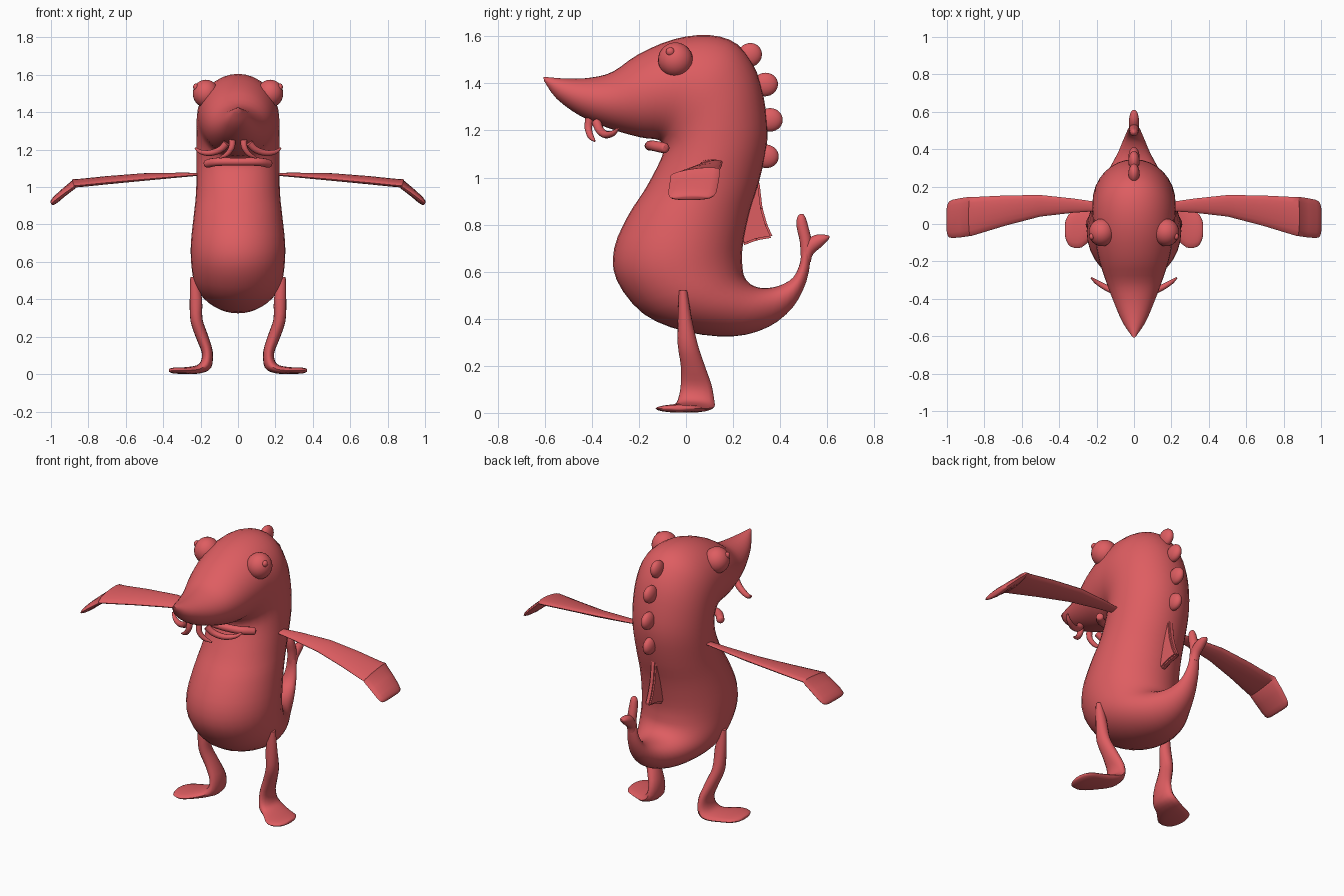
import bpy, bmesh, math
from mathutils import Vector

red = bpy.data.materials.new("red")
red.diffuse_color = (0.73, 0.11, 0.12, 1)


def finish(name, bm, mirror=False):
    bmesh.ops.recalc_face_normals(bm, faces=bm.faces)
    me = bpy.data.meshes.new(name)
    bm.to_mesh(me)
    bm.free()
    ob = bpy.data.objects.new(name, me)
    bpy.context.collection.objects.link(ob)
    me.materials.append(red)
    if mirror:
        ob.modifiers.new("mirror", 'MIRROR')
    bpy.ops.object.select_all(action='DESELECT')
    ob.select_set(True)
    bpy.context.view_layer.objects.active = ob
    bpy.ops.object.shade_smooth_by_angle(angle=math.radians(50))
    return ob


def catmull(p0, p1, p2, p3, t):
    return 0.5 * (2 * p1 + (p2 - p0) * t + (2 * p0 - 5 * p1 + 4 * p2 - p3) * t * t
                  + (3 * p1 - p0 - 3 * p2 + p3) * t ** 3)


def loft(name, stations, mirror=False, steps=3, sides=24):
    """Oval rings between edge points a and b, with half-thickness vector v."""
    st = [tuple(Vector(p) for p in s) for s in stations]
    dense, n = [], len(st)
    for i in range(n - 1):
        quad = [st[max(i - 1, 0)], st[i], st[i + 1], st[min(i + 2, n - 1)]]
        for k in range(steps):
            dense.append([catmull(*[q[j] for q in quad], k / steps) for j in range(3)])
    dense.append(st[-1])
    bm = bmesh.new()
    rings = []
    for a, b, v in dense:
        c, u = (a + b) / 2, (a - b) / 2
        rings.append([bm.verts.new(c + u * math.cos(2 * math.pi * j / sides)
                                   + v * math.sin(2 * math.pi * j / sides)) for j in range(sides)])
    for r, s in zip(rings, rings[1:]):
        for j in range(sides):
            k = (j + 1) % sides
            bm.faces.new((r[j], r[k], s[k], s[j]))
    bm.faces.new(rings[0])
    bm.faces.new(rings[-1])
    return finish(name, bm, mirror)


def ball(name, loc, radii, mirror=False, tilt=0):
    bm = bmesh.new()
    bmesh.ops.create_uvsphere(bm, u_segments=24, v_segments=14, radius=1)
    ca, sa = math.cos(tilt), math.sin(tilt)
    for v in bm.verts:
        x, y, z = (v.co[i] * radii[i] for i in range(3))
        v.co = Vector(loc) + Vector((x, y * ca - z * sa, y * sa + z * ca))
    return finish(name, bm, mirror)


def tube(name, pts, radii, mirror=False):
    """Round tube; rings perpendicular to the path."""
    P = [Vector(p) for p in pts]
    out = []
    for i, (p, r) in enumerate(zip(P, radii)):
        d = (P[min(i + 1, len(P) - 1)] - P[max(i - 1, 0)]).normalized()
        u = d.cross(Vector((0, 0, 1)) if abs(d.z) < 0.8 else Vector((1, 0, 0))).normalized()
        v = d.cross(u)
        out.append((p + u * r, p - u * r, v * r))
    return loft(name, out, mirror, 4, 12)


# Body from snout to tail: back y,z / belly y,z / half width
body = [(-.606, 1.428, -.603, 1.41, .008), (-.5, 1.42, -.55, 1.335, .06), (-.4, 1.425, -.45, 1.262, .105),
        (-.31, 1.45, -.33, 1.21, .145), (-.2, 1.525, -.2, 1.172, .185), (-.05, 1.588, -.125, 1.162, .208),
        (.1, 1.605, -.105, 1.15, .217), (.22, 1.565, -.1, 1.138, .222), (.3, 1.45, -.097, 1.12, .222),
        (.337, 1.3, -.102, 1.09, .222), (.345, 1.15, -.13, 1.03, .222), (.31, .98, -.18, .94, .225),
        (.27, .85, -.245, .84, .237), (.24, .7, -.305, .7, .252), (.24, .62, -.295, .565, .25),
        (.25, .575, -.18, .42, .235), (.28, .543, .0, .345, .2), (.33, .53, .2, .325, .145),
        (.395, .54, .35, .365, .09), (.455, .575, .455, .45, .055), (.485, .64, .512, .56, .036),
        (.488, .7, .53, .66, .028)]
loft("body", [((0, a, b), (0, c, d), (w, 0, 0)) for a, b, c, d, w in body], sides=32)

# Forked tail tip: back y,z / front y,z / half width
for name, lobe in (
        ("tail_upper_lobe", [(.488, .66, .53, .64, .026), (.483, .73, .535, .72, .026),
                             (.47, .79, .52, .79, .024), (.472, .83, .508, .83, .018), (.486, .846, .498, .845, .005)]),
        ("tail_rear_lobe", [(.488, .67, .53, .64, .026), (.51, .73, .54, .675, .028),
                            (.55, .756, .575, .705, .026), (.59, .757, .602, .732, .018), (.609, .752, .61, .745, .005)])):
    loft(name, [((0, a, b), (0, c, d), (w, 0, 0)) for a, b, c, d, w in lobe], sides=16)

# Arms: x / front edge y,z / rear edge y,z / half thickness
arm = [(.18, .07, 1.068, .115, 1.072, .006), (.5, .04, 1.042, .155, 1.066, .016),
       (.84, -.055, 1.01, .145, 1.035, .018), (.88, -.065, 1.0, .145, 1.025, .018),
       (.97, -.075, .935, .13, .94, .018), (.995, -.065, .914, .11, .917, .012), (1.0, -.04, .912, .085, .914, .005)]
loft("arm", [((x, a, b), (x, c, d), (t * .5, 0, t)) for x, a, b, c, d, t in arm], True, 2, 16)

# Legs flowing into outturned feet: x, z / front y / rear y / half-thickness x,z
leg = [(.235, .52, -.03, .005, .02, 0), (.225, .4, -.035, .025, .033, 0), (.222, .29, -.035, .05, .032, .006),
       (.192, .2, -.022, .08, .03, .012), (.165, .12, -.022, .108, .03, 0), (.17, .055, -.035, .12, .026, -.022),
       (.21, .026, -.06, .12, .008, -.022), (.28, .019, -.125, .09, 0, -.018), (.34, .019, -.12, .06, 0, -.016),
       (.365, .02, -.08, .02, 0, -.01), (.37, .02, -.045, -.015, 0, -.004)]
loft("leg", [((x, a, z), (x, b, z), (tx, 0, -tz)) for x, z, a, b, tx, tz in leg], True, 3, 16)

# Eyes and pupils
ball("eye", (.172, -.045, 1.5), (.07, .074, .074), True)
ball("pupil", (.226, -.067, 1.535), (.014, .018, .018), True)

# Back spikes
for i, (y, z, tilt) in enumerate(((.27, 1.52, .6), (.337, 1.395, .2), (.357, 1.245, 0), (.34, 1.09, -.15))):
    ball(f"back_spike_{i + 1}", (0, y, z), (.03, .054, .05), tilt=tilt)

# Back fin
bm = bmesh.new()
outline = [(.29, 1.04), (.312, .98), (.325, .87), (.345, .8), (.37, .745), (.3, .733), (.24, .71), (.22, .85)]
f = bm.faces.new([bm.verts.new((-.018, y, z)) for y, z in outline])
ext = bmesh.ops.extrude_face_region(bm, geom=[f])
bmesh.ops.translate(bm, vec=(.036, 0, 0), verts=[v for v in ext["geom"] if isinstance(v, bmesh.types.BMVert)])
bmesh.ops.bevel(bm, geom=bm.edges[:], offset=.008, segments=2, affect='EDGES')
finish("back_fin", bm)

# Lower lip
tube("lower_lip", [(s * x, y, z) for s, x, y, z in ((-1, .178, -.085, 1.125), (-1, .165, -.09, 1.125),
     (-1, .11, -.14, 1.135), (1, 0, -.155, 1.135), (1, .11, -.14, 1.135), (1, .165, -.09, 1.125),
     (1, .178, -.085, 1.125))], (.008, .022, .022, .021, .022, .022, .008))

# Whiskers
tube("inner_whisker", [(.03, -.41, 1.25), (.035, -.415, 1.21), (.06, -.405, 1.175), (.1, -.388, 1.155)],
     (.018, .016, .013, .004), True)
tube("outer_whisker", [(.06, -.38, 1.235), (.095, -.365, 1.2), (.15, -.34, 1.182), (.2, -.31, 1.188),
     (.228, -.288, 1.208)], (.02, .018, .016, .012, .005), True)
